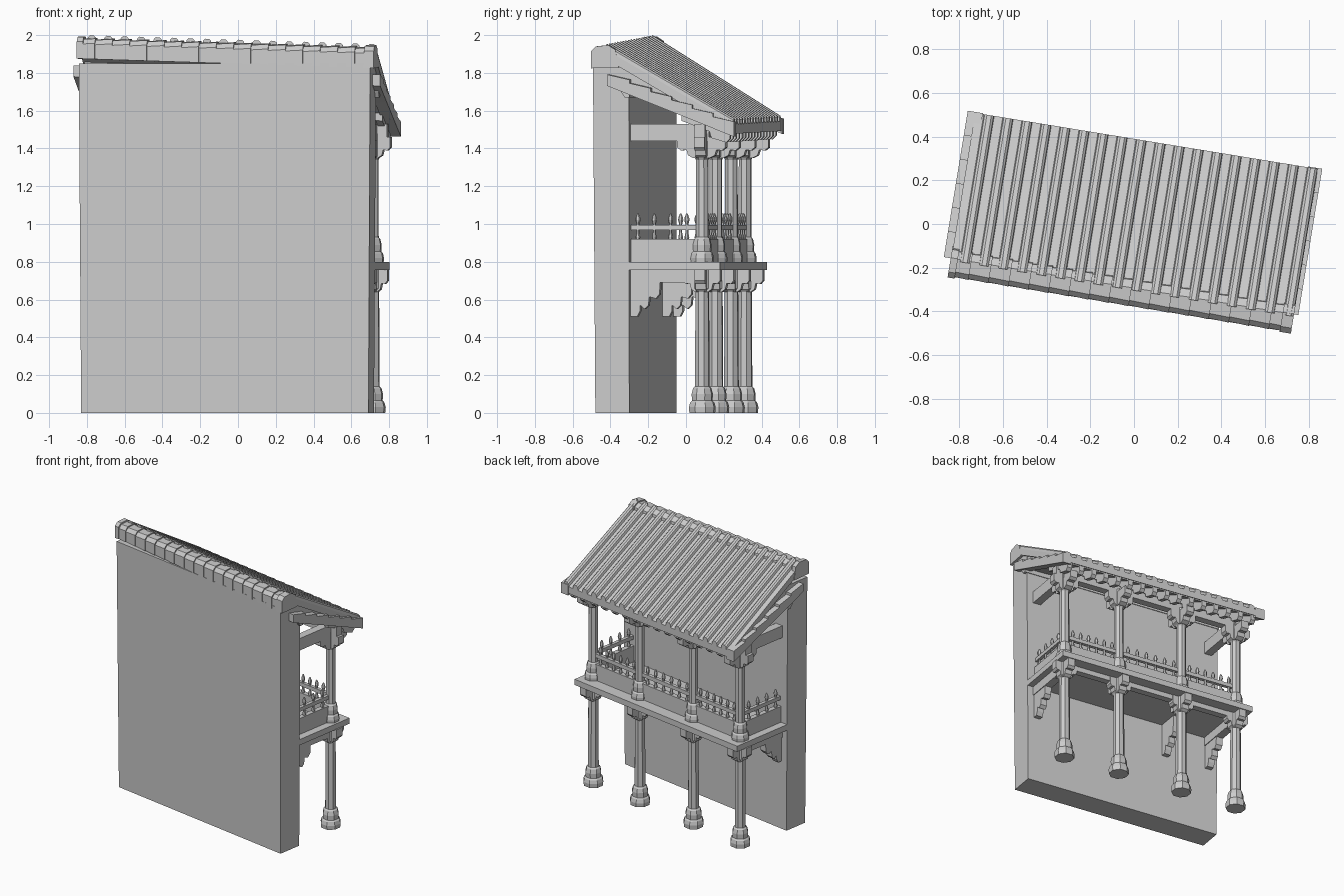
import bpy, bmesh, math
from mathutils import Vector

cube = bpy.data.objects.get("Cube")
if cube:
    bpy.data.objects.remove(cube, do_unlink=True)

stone = bpy.data.materials.new("pale grey")
stone.use_nodes = True
stone.diffuse_color = (0.6, 0.6, 0.6, 1)
stone.node_tree.nodes["Principled BSDF"].inputs["Base Color"].default_value = (0.6, 0.6, 0.6, 1)

TURN = math.radians(-9.3)       # the whole building is turned a little
LEFT, RIGHT = -0.782, 0.759     # wall ends
WALL_BACK = -0.18
COL_V = 0.2
COLS = [-0.712, -0.267, 0.243, 0.688]
EAVE = 0.385


def roof_z(v):
    return 1.56 + 0.6 * (EAVE - v)


def finish(name, bm, sag=False):
    if sag:                     # the ridge drops toward one end
        for p in bm.verts:
            p.co.z -= p.co.x * (0.03 - 0.03 * (p.co.y + 0.3))
    bmesh.ops.recalc_face_normals(bm, faces=bm.faces)
    mesh = bpy.data.meshes.new(name)
    bm.to_mesh(mesh)
    bm.free()
    mesh.materials.append(stone)
    ob = bpy.data.objects.new(name, mesh)
    ob.rotation_euler.z = TURN
    bpy.context.collection.objects.link(ob)


def loft(bm, rings):
    rows = [[bm.verts.new(p) for p in ring] for ring in rings]
    n = len(rows[0])
    for a, b in zip(rows, rows[1:]):
        for i in range(n):
            j = (i + 1) % n
            bm.faces.new((a[i], a[j], b[j], b[i]))
    bm.faces.new(rows[0])
    bm.faces.new(rows[-1])


def prism_u(bm, pts, a, b):     # profile of (v, z) swept along the wall
    loft(bm, [[(u, v, z) for v, z in pts] for u in (a, b)])


def prism_v(bm, pts, a, b):     # profile of (u, z) swept away from the wall
    loft(bm, [[(u, v, z) for u, z in pts] for v in (a, b)])


def box(bm, u0, u1, v0, v1, z0, z1):
    prism_u(bm, [(v0, z0), (v1, z0), (v1, z1), (v0, z1)], u0, u1)


def lathe(bm, u, v, profile, sides=8):
    turn = [math.tau * (i + 0.5) / sides for i in range(sides)]
    loft(bm, [[(u + r * math.cos(t), v + r * math.sin(t), z) for t in turn] for r, z in profile])


# wall, flaring slightly upward
bm = bmesh.new()
loft(bm, [[(LEFT - e, -0.362 - e, z), (RIGHT + e, -0.362 - e, z),
           (RIGHT + e, WALL_BACK, z), (LEFT - e, WALL_BACK, z)] for z, e in ((0, 0), (1.85, 0.011))])
finish("wall", bm, False)

# columns with bell bases on both storeys
bm = bmesh.new()
foot = [(0.07, 0), (0.073, 0.03), (0.066, 0.055), (0.056, 0.065), (0.058, 0.1), (0.05, 0.13), (0.04, 0.14)]
for u in COLS:
    lathe(bm, u, COL_V, foot + [(0.037, 0.64), (0.05, 0.66), (0.05, 0.77)])
    lathe(bm, u, COL_V, [(r * 0.87, 0.79 + z) for r, z in foot] +
          [(0.034, 1.34), (0.046, 1.36), (0.046, 1.48)])
finish("columns", bm)

# crossed stepped brackets on the columns
bm = bmesh.new()


def bracket_arms(c, reach, z0, z1):
    h = z1 - z0
    half = [(0.35, 0), (0.55, 0.12), (0.62, 0.38), (0.85, 0.36), (1, 0.5), (1, 1)]
    right = [(c + reach * x, z0 + h * z) for x, z in half]
    left = [(c - reach * x, z0 + h * z) for x, z in reversed(half)]
    return right + left


for u in COLS:
    for z0, z1, ru, rv in ((0.64, 0.76, 0.085, 0.1), (1.35, 1.46, 0.1, 0.13)):
        prism_v(bm, bracket_arms(u, ru, z0, z1), COL_V - 0.028, COL_V + 0.028)
        prism_u(bm, bracket_arms(COL_V, rv, z0, z1), u - 0.028, u + 0.028)
finish("column_brackets", bm)

# balcony floor and its beams
bm = bmesh.new()
box(bm, -0.787, 0.763, WALL_BACK - 0.005, 0.307, 0.757, 0.8)
finish("balcony_floor", bm)
bm = bmesh.new()
for u in (COLS[0], COLS[3]):
    box(bm, u - 0.03, u + 0.03, WALL_BACK, COL_V, 0.69, 0.757)
    box(bm, u - 0.03, u + 0.03, WALL_BACK, COL_V + 0.04, 1.44, 1.53)
box(bm, -0.79, 0.77, COL_V - 0.028, COL_V + 0.028, 1.45, 1.53)
box(bm, COLS[0], COLS[3], COL_V - 0.025, COL_V + 0.025, 0.72, 0.757)
finish("beams", bm)

# carved wall brackets under the balcony
bm = bmesh.new()
scroll = [(0, 0.51), (0.035, 0.51), (0.05, 0.54), (0.05, 0.57), (0.075, 0.55), (0.095, 0.57),
          (0.1, 0.615), (0.135, 0.605), (0.155, 0.63), (0.16, 0.757), (0, 0.757)]
for u in (COLS[0], -0.36, COLS[3]):
    prism_u(bm, [(WALL_BACK + v, z) for v, z in scroll], u - 0.025, u + 0.025)
finish("wall_brackets", bm)

# parapet, rail and turned balusters along three sides
bm_p, bm_r, bm_b = bmesh.new(), bmesh.new(), bmesh.new()
knob = [(0.008, 0.9), (0.013, 0.93), (0.008, 0.955), (0.008, 1.0), (0.014, 1.02), (0.012, 1.035), (0.004, 1.055)]
runs = [(Vector((a + 0.03, COL_V)), Vector((b - 0.03, COL_V)), 6) for a, b in zip(COLS, COLS[1:])]
runs += [(Vector((u, WALL_BACK)), Vector((u, COL_V - 0.03)), 4) for u in (COLS[0], COLS[3])]
for a, b, count in runs:
    side = Vector((0, 1)) if a.y == b.y else Vector((1, 0))
    for bm, w, z0, z1 in ((bm_p, 0.018, 0.795, 0.92), (bm_r, 0.013, 0.967, 0.995)):
        p, q = a - side * w, b + side * w
        box(bm, p.x, q.x, p.y, q.y, z0, z1)
    for i in range(count):
        p = a.lerp(b, (i + 0.4) / count)
        lathe(bm_b, p.x, p.y, knob, 6)
finish("parapet", bm_p)
finish("hand_rail", bm_r)
finish("balusters", bm_b)

# corrugated tile sheet
bm = bmesh.new()
count, start, end = 18, -0.8, 0.79
pitch = (end - start) / count
top = []
for i in range(count):
    u = start + i * pitch
    top += [(u + pitch * f, h) for f, h in ((0, -0.025), (0.45, -0.025), (0.5, -0.004), (0.62, 0.006),
                                            (0.85, 0.006), (0.97, -0.004))]
outline = top + [(end, -0.025), (end, -0.075), (start, -0.075)]
loft(bm, [[(u, v, roof_z(v) + h) for u, h in outline] for v in (-0.3, EAVE)])
finish("roof_tiles", bm, True)

# soffit between wall and eave
bm = bmesh.new()
prism_u(bm, [(-0.2, 1.73), (0.36, 1.49), (0.36, roof_z(0.36) - 0.04), (-0.2, roof_z(-0.2) - 0.04)], -0.79, 0.765)
finish("soffit", bm, True)

# stepped rafter tails under the eave
bm = bmesh.new()
for i in range(16):
    u = -0.76 + i * 1.5 / 15
    prism_u(bm, [(0.1, 1.62), (0.1, 1.56), (0.25, 1.5), (0.26, 1.465), (0.34, 1.44), (0.36, 1.46), (0.36, 1.55)],
            u - 0.018, u + 0.018)
finish("rafter_tails", bm, True)

# overlapping edge tiles down both gable sides
bm = bmesh.new()
steps = 6
for u0, u1 in ((-0.835, -0.765), (0.745, 0.81)):
    for i in range(steps):
        v0, v1 = (-0.29 + 0.67 * (i + k) / steps for k in (0, 1.08))
        za, zb = (1.815 - 0.42 * (v + 0.29) for v in (v0, v1))
        prism_u(bm, [(v0, za - 0.06), (v1, zb - 0.06), (v1, zb + 0.02), (v0, za)], u0, u1)
finish("gable_edge_tiles", bm, True)

# purlin whose ends show beyond the wall
bm = bmesh.new()
prism_u(bm, [(-0.235, 1.76), (-0.22, 1.7), (-0.2, 1.67), (-0.175, 1.67), (-0.17, 1.76)], -0.8, 0.79)
finish("purlin", bm)

# ridge made of tapering faceted caps with a heavier piece at each end
bm = bmesh.new()


def ridge_ring(u, grow):
    pts = [(-0.373, 1.85), (-0.373, 1.93), (-0.35, 1.955), (-0.29, 1.96), (-0.255, 1.935), (-0.24, 1.85)]
    return [(u, -0.31 + (v + 0.31) * (1 + grow), z + (grow * 0.1 if z > 1.9 else 0)) for v, z in pts]


count = 17
for i in range(count):
    a, b = (-0.8 + 1.58 * (i + k) / count for k in (0, 1))
    loft(bm, [ridge_ring(a, -0.04), ridge_ring(b, 0.04)])
for a, b in ((-0.803, -0.77), (0.738, 0.79)):
    loft(bm, [ridge_ring(a, 0.1), ridge_ring(b, 0.1)])
finish("ridge_caps", bm, True)
